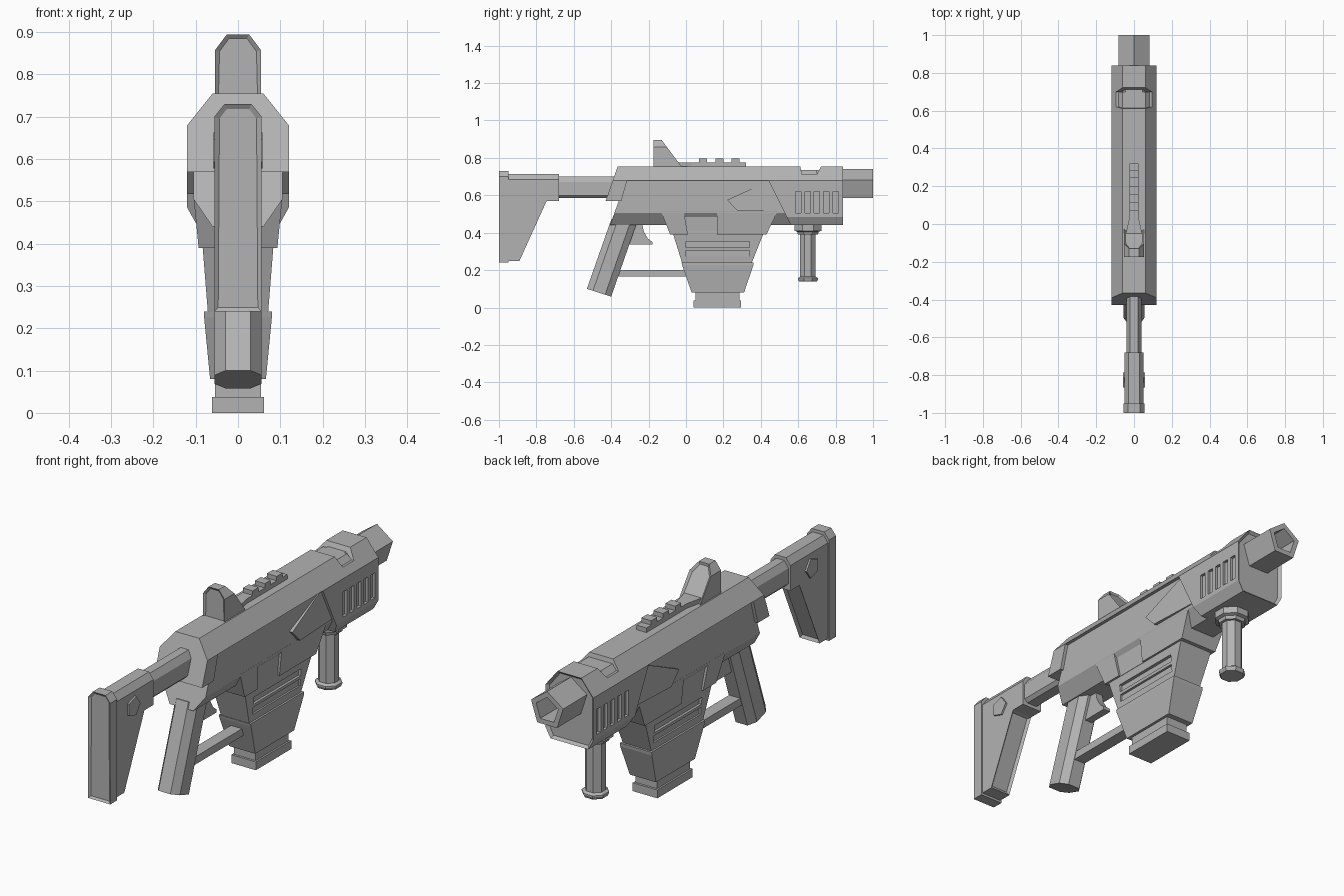
import bpy, bmesh, math
from mathutils import Vector

if "Cube" in bpy.data.objects:
    bpy.data.objects.remove(bpy.data.objects["Cube"])

grey = bpy.data.materials.new("plain grey")
grey.diffuse_color = (0.45, 0.45, 0.45, 1)
grey.use_nodes = True
grey.node_tree.nodes["Principled BSDF"].inputs["Base Color"].default_value = grey.diffuse_color


def loft(name, rings):
    """Skin a list of equal-length point rings and cap both ends."""
    bm = bmesh.new()
    vs = [[bm.verts.new(p) for p in r] for r in rings]
    n = len(rings[0])
    for a, b in zip(vs, vs[1:]):
        for i in range(n):
            j = (i + 1) % n
            bm.faces.new((a[i], a[j], b[j], b[i]))
    bm.faces.new(vs[0])
    bm.faces.new(vs[-1])
    bmesh.ops.recalc_face_normals(bm, faces=bm.faces)
    me = bpy.data.meshes.new(name)
    bm.to_mesh(me)
    bm.free()
    me.materials.append(grey)
    ob = bpy.data.objects.new(name, me)
    bpy.context.collection.objects.link(ob)
    return ob


def prism(name, yz, x0, x1):
    return loft(name, [[(x, y, z) for y, z in yz] for x in (x0, x1)])


def box(name, x0, x1, y0, y1, z0, z1):
    return prism(name, [(y0, z0), (y1, z0), (y1, z1), (y0, z1)], x0, x1)


def along_y(name, half, stations):
    """Mirror a half section of (x, z) points; each station maps z to y."""
    sec = half + [(-x, z) for x, z in reversed(half)]
    return loft(name, [[(x, f(z) if callable(f) else f, z) for x, z in sec] for f in stations])


def slab(name, levels, cx=0.0):
    """Stack rectangles given as (z, y0, y1, half width)."""
    return loft(name, [[(-w, a, z), (w, a, z), (w, b, z), (-w, b, z)] for z, a, b, w in levels])


def inset(ob, direction, width, depth):
    """Sink a panel into the largest face looking in a direction."""
    d = Vector(direction).normalized()
    bm = bmesh.new()
    bm.from_mesh(ob.data)
    bm.normal_update()
    f = max((f for f in bm.faces if f.normal.dot(d) > 0.8), key=lambda f: f.calc_area())
    bmesh.ops.inset_region(bm, faces=[f], thickness=width)
    if depth:
        bmesh.ops.translate(bm, verts=f.verts[:], vec=f.normal * -depth)
    bm.to_mesh(ob.data)
    bm.free()


def cut(ob, cutters):
    for c in cutters:
        c.hide_render = True
        m = ob.modifiers.new("cut", 'BOOLEAN')
        m.operation, m.object, m.solver = 'DIFFERENCE', c, 'EXACT'
        bpy.context.view_layer.objects.active = ob
        bpy.ops.object.modifier_apply(modifier=m.name)
        bpy.data.objects.remove(c)


def ngon(n, r, turn=0.0):
    return [(r * math.sin(2 * math.pi * (i + turn) / n), r * math.cos(2 * math.pi * (i + turn) / n))
            for i in range(n)]


# receiver core, top cover and rear collar
def rear(z):
    return -0.365 - (0.755 - z) * 0.35


along_y("receiver_core", [(0.06, 0.44), (0.105, 0.505), (0.105, 0.69), (0.06, 0.735)],
        [lambda z: -0.32 - (0.68 - z) * 0.36, 0.70])
along_y("top_cover", [(0.12, 0.68), (0.06, 0.755)], [rear, 0.44])
along_y("rear_collar", [(0.12, 0.57), (0.12, 0.68)],
        [rear, lambda z: -0.315 - (0.68 - z) * 0.28])

# front shroud with recessed face, top notch and side vents
shroud = along_y("front_shroud", [(0.095, 0.44), (0.12, 0.485), (0.12, 0.68), (0.06, 0.755)],
                 [0.84, lambda z: 0.44 + max(0, 0.68 - z) * 0.5])
inset(shroud, (0, 1, 0), 0.013, 0.012)
cutters = [prism("notch_cutter", [(0.62, 0.712), (0.70, 0.712), (0.735, 0.78), (0.605, 0.78)], -0.2, 0.2)]
for s in (-1, 1):
    for i in range(5):
        y = 0.60 + i * 0.05
        cutters.append(box("vent_cutter", *sorted((s * 0.107, s * 0.2)), y - 0.015, y + 0.015, 0.505, 0.62))
cut(shroud, cutters)
along_y("notch_bridge", [(0.06, 0.69), (0.06, 0.72), (0.045, 0.735)], [0.60, 0.74])

# five sided hollow muzzle
muzzle = loft("muzzle", [[(x, y, 0.655 + z) for x, z in ngon(5, 0.085)] for y in (0.80, 1.0)])
cut(muzzle, [loft("bore_cutter", [[(x, y, 0.655 + z) for x, z in ngon(5, 0.058)] for y in (0.88, 1.1)])])

# wedge side panels
for s in (-1, 1):
    outer = [(0.12, 0.22, 0.575), (0.12, 0.275, 0.517), (0.108, 0.53, 0.517), (0.108, 0.445, 0.678)]
    loft("side_panel", [[(s * x, y, z) for x, y, z in outer], [(s * 0.09, y, z) for _, y, z in outer]])

# magazine well with side windows
well = slab("magazine_well", [(0.39, -0.085, 0.43, 0.093), (0.515, -0.135, 0.49, 0.1055)])
cut(well, [prism("window_cutter", [(0.015, 0.36), (-0.01, 0.505), (0.165, 0.505), (0.165, 0.36)], *x)
           for x in ((0.085, 0.2), (-0.2, -0.085))])

# magazine: grooved upper part, lower part and foot
upper = slab("magazine_upper", [(0.235, -0.02, 0.35, 0.071), (0.51, -0.105, 0.46, 0.093)])
cut(upper, [box("groove_cutter", *x, 0.0, 0.34, z, z + 0.033)
            for x in ((0.066, 0.2), (-0.2, -0.066)) for z in (0.273, 0.32)])
slab("magazine_lower", [(0.08, 0.03, 0.31, 0.066), (0.225, -0.02, 0.36, 0.08), (0.24, -0.024, 0.362, 0.08)])
slab("magazine_neck", [(0.03, 0.05, 0.285, 0.054), (0.09, 0.05, 0.285, 0.054)])
slab("magazine_foot", [(0, 0.04, 0.295, 0.062), (0.038, 0.04, 0.295, 0.062)])

# pistol grip, trigger and guard bar
section = [(0.0, 0.03), (0.25, 0.055), (0.75, 0.055), (1.0, 0.03)]
section += [(t, -x) for t, x in reversed(section)]


def grip_ring(y0, z0, y1, z1):
    return [(x, y0 + (y1 - y0) * t, z0 + (z1 - z0) * t) for t, x in section]


loft("grip", [grip_ring(-0.53, 0.10, -0.40, 0.058), grip_ring(-0.40, 0.47, -0.257, 0.47)])
prism("trigger", [(-0.31, 0.45), (-0.235, 0.45), (-0.225, 0.405), (-0.205, 0.37), (-0.18, 0.35),
                  (-0.18, 0.336), (-0.31, 0.336)], -0.018, 0.018)
box("guard_bar", -0.028, 0.028, -0.42, 0.03, 0.165, 0.20)


# foregrip with mounting cap and foot
def stack(name, levels):
    loft(name, [[(x, 0.652 + y, z) for x, y in ngon(8, r, 0.5)] for z, r in levels])


stack("foregrip_cap", [(0.39, 0.058), (0.405, 0.062), (0.41, 0.077), (0.45, 0.077)])
stack("foregrip_stem", [(0.15, 0.045), (0.40, 0.045)])
stack("foregrip_foot", [(0.138, 0.052), (0.15, 0.058), (0.157, 0.058), (0.165, 0.045)])

# stock tube, stock, butt plate and side buttons
along_y("stock_tube", [(0.025, 0.585), (0.04, 0.60), (0.04, 0.67), (0.02, 0.70)], [-0.72, -0.30])
stock_rings = []
for y, b in ((-0.96, 0.25), (-0.89, 0.25), (-0.745, 0.57), (-0.68, 0.57)):
    half = [(0.05, b), (0.05, 0.685), (0.028, 0.715)]
    stock_rings.append([(x, y, z) for x, z in half + [(-x, z) for x, z in reversed(half)]])
stock = loft("stock", stock_rings)
inset(stock, (0, 0.9, -0.42), 0.014, 0.012)
butt = along_y("butt_plate", [(0.056, 0.24), (0.056, 0.70), (0.032, 0.73)], [-1.0, -0.95])
inset(butt, (0, -1, 0), 0.013, 0.008)
loft("stock_buttons", [[(x, -0.83 + y, 0.62 + z) for y, z in ngon(5, 0.045, 0.25)] for x in (-0.058, 0.058)])

# sight housing with recessed windows front and back
sight = along_y("sight", [(0.054, 0.74), (0.054, 0.858), (0.026, 0.895)],
                [-0.175, lambda z: -0.13 + (0.895 - z) * 0.75])
inset(sight, (0, -1, 0), 0.011, 0.008)
inset(sight, (0, 1, 0.7), 0.011, 0.008)

# top rail with teeth
loft("rail_neck", [[(-w, y, 0.745), (w, y, 0.745), (w, y, 0.776), (-w, y, 0.776)]
                   for y, w in ((-0.06, 0.045), (0.03, 0.025))])
box("rail", -0.025, 0.025, 0.03, 0.32, 0.745, 0.776)
for y in (0.07, 0.157, 0.243):
    box("rail_tooth", -0.025, 0.025, y, y + 0.043, 0.77, 0.796)
